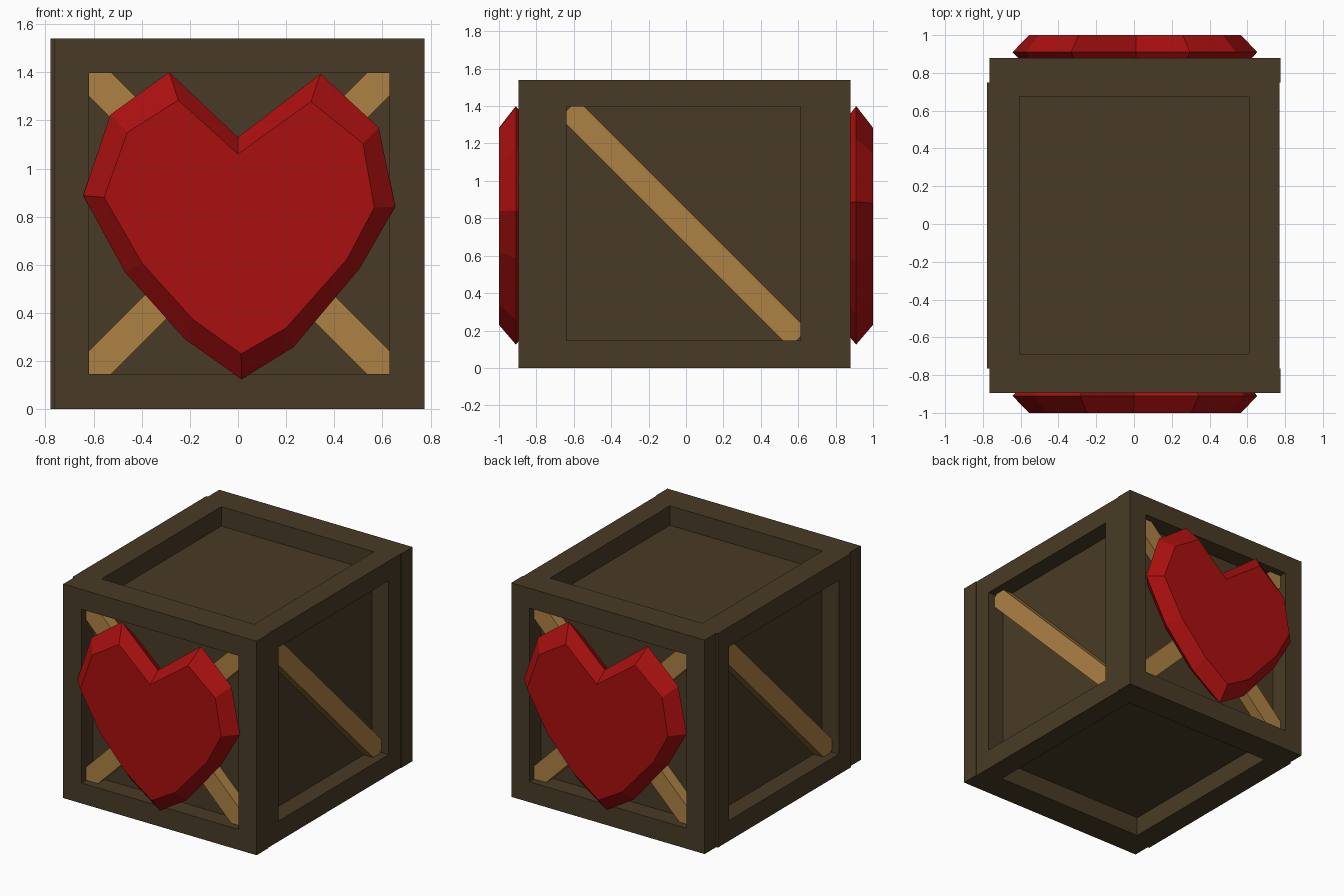
import bpy, bmesh

if "Cube" in bpy.data.objects:
    bpy.data.objects.remove(bpy.data.objects["Cube"])


def material(name, rgb):
    m = bpy.data.materials.new(name)
    m.diffuse_color = (*rgb, 1)
    m.use_nodes = True
    m.node_tree.nodes["Principled BSDF"].inputs["Base Color"].default_value = m.diffuse_color
    return m


DARK = material("dark_wood", (0.066, 0.044, 0.019))
LIGHT = material("light_wood", (0.42, 0.22, 0.06))
RED = material("heart_red", (0.40, 0.005, 0.005))


def skin(name, loops, mat, closed=False):
    """Skin matching point loops; cap the ends, or join last to first if closed."""
    bm = bmesh.new()
    rows = [[bm.verts.new(p) for p in loop] for loop in loops]
    n = len(rows[0])
    pairs = list(zip(rows, rows[1:])) + ([(rows[-1], rows[0])] if closed else [])
    for a, b in pairs:
        for i in range(n):
            j = (i + 1) % n
            bm.faces.new((a[i], a[j], b[j], b[i]))
    if not closed:
        bm.faces.new(rows[0])
        bm.faces.new(rows[-1])
    bmesh.ops.recalc_face_normals(bm, faces=bm.faces)
    me = bpy.data.meshes.new(name)
    bm.to_mesh(me)
    bm.free()
    me.materials.append(mat)
    ob = bpy.data.objects.new(name, me)
    bpy.context.collection.objects.link(ob)


def rect(u0, u1, v0, v1):
    return [(u0, v0), (u1, v0), (u1, v1), (u0, v1)]


# Place a flat outline at depth d facing front, right or top
def front(pts, d): return [(u, d, v) for u, v in pts]
def side(pts, d): return [(d, u, v) for u, v in pts]
def top(pts, d): return [(u, v, d) for u, v in pts]


def ring(place, outer, inner, d0, d1):
    return [place(outer, d0), place(outer, d1), place(inner, d1), place(inner, d0)]


def turned(loops, cx, cy):
    """Half turn about a vertical axis."""
    return [[(2 * cx - x, 2 * cy - y, z) for x, y, z in l] for l in loops]


def brace(u0, u1, v0, v1, rising, c=0.095, clip=0.0):
    """Diagonal plank outline cut to the corners of a rectangular opening."""
    p = [(u0 + clip, v1), (u0 + c, v1), (u1, v0 + c), (u1, v0 + clip),
         (u1 - clip, v0), (u1 - c, v0), (u0, v1 - c), (u0, v1 - clip)]
    return [(u, v0 + v1 - v) for u, v in p] if rising else p


# Inner box whose faces are the recessed panels
panel = rect(-0.645, 0.64, -0.76, 0.745)
skin("inner_box", [top(panel, 0.14), top(panel, 1.40)], DARK)

# Front and back frames with crossed planks
hole = (-0.62, 0.63, 0.147, 1.397)
frame = ring(front, rect(-0.765, 0.775, 0, 1.54), rect(*hole), -0.895, -0.765)
skin("front_frame", frame, DARK, True)
skin("back_frame", turned(frame, 0.005, -0.0075), DARK, True)
for k, label in enumerate(("falling", "rising")):
    o = brace(*hole, rising=k)
    plank = [front(o, -0.755), front(o, -0.843 + 0.001 * k)]
    skin("front_plank_" + label, plank, LIGHT)
    skin("back_plank_" + label, turned(plank, 0.005, -0.0075), LIGHT)

# Side frames, each with one plank
hole = (-0.638, 0.612, 0.147, 1.397)
frame = ring(side, rect(-0.765, 0.75, 0, 1.54), rect(*hole), 0.635, 0.77)
skin("right_frame", frame, DARK, True)
skin("left_frame", turned(frame, -0.004, -0.0075), DARK, True)
o = brace(*hole, rising=False, clip=0.02)
plank = [side(o, 0.63), side(o, 0.715)]
skin("right_plank", plank, LIGHT)
skin("left_plank", turned(plank, -0.004, -0.0075), LIGHT)

# Top and bottom rims
edge, hole = rect(-0.643, 0.635, -0.765, 0.75), rect(-0.605, 0.61, -0.687, 0.675)
skin("top_rim", ring(top, edge, hole, 1.395, 1.54), DARK, True)
skin("bottom_rim", ring(top, edge, hole, 0, 0.145), DARK, True)

# Faceted hearts: a wide middle outline with smaller outlines either side
wide = [(0, 1.13), (.343, 1.393), (.585, 1.17), (.653, .842), (.506, .585), (.23, .257),
        (.015, .125), (-.22, .29), (-.47, .57), (-.643, .888), (-.53, 1.224), (-.286, 1.4)]
face = [(0, 1.06), (.303, 1.278), (.519, 1.104), (.566, .838), (.452, .622), (.2, .338),
        (.013, .23), (-.187, .373), (-.398, .606), (-.556, .88), (-.46, 1.15), (-.248, 1.284)]
heart = [front(face, -0.82), front(wide, -0.91), front(face, -1.0)]
skin("front_heart", heart, RED)
skin("back_heart", turned(heart, 0.005, 0), RED)
